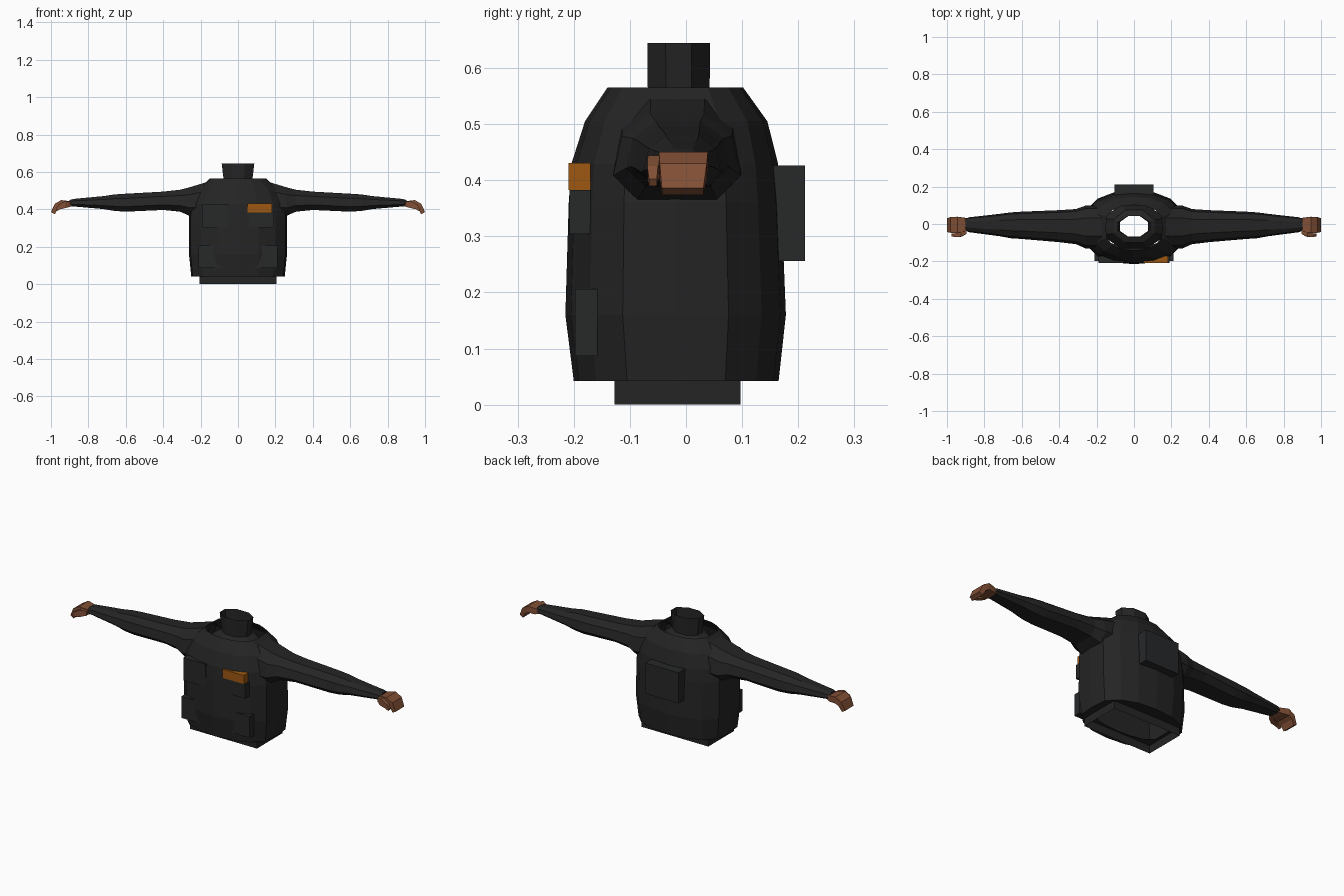
import bpy, bmesh, math

cube = bpy.data.objects.get("Cube")
if cube:
    bpy.data.objects.remove(cube, do_unlink=True)


def material(name, rgb):
    m = bpy.data.materials.new(name)
    m.use_nodes = True
    m.diffuse_color = (*rgb, 1)
    m.node_tree.nodes["Principled BSDF"].inputs["Base Color"].default_value = (*rgb, 1)
    return m


BLACK = material("black_cloth", (0.018, 0.018, 0.018))
GREY = material("dark_grey_pouch", (0.020, 0.021, 0.022))
ORANGE = material("orange_patch", (0.34, 0.098, 0.006))
BROWN = material("brown_skin", (0.22, 0.078, 0.036))


def loft(name, rings, mat, cap_start=False, cap_end=False):
    """Join rings of equal point count into a flat-shaded skin."""
    bm = bmesh.new()
    loops = [[bm.verts.new(p) for p in ring] for ring in rings]
    n = len(loops[0])
    for a, b in zip(loops, loops[1:]):
        for i in range(n):
            j = (i + 1) % n
            bm.faces.new((a[i], a[j], b[j], b[i]))
    if cap_start:
        bm.faces.new(loops[0])
    if cap_end:
        bm.faces.new(loops[-1])
    bmesh.ops.recalc_face_normals(bm, faces=bm.faces[:])
    mesh = bpy.data.meshes.new(name)
    bm.to_mesh(mesh)
    bm.free()
    mesh.materials.append(mat)
    obj = bpy.data.objects.new(name, mesh)
    bpy.context.collection.objects.link(obj)
    return obj


def box(name, x0, x1, y0, y1, z0, z1, mat):
    rings = [[(x0, y0, z), (x1, y0, z), (x1, y1, z), (x0, y1, z)] for z in (z0, z1)]
    return loft(name, rings, mat, True, True)


def section(profile, z, half_width, front, back):
    """Horizontal ring from a unit profile."""
    mid, depth = (front + back) / 2, (back - front) / 2
    return [(px * half_width, mid + py * depth, z) for px, py in profile]


# Unit outline of the jacket: broad front and back, rounded corners
quarter = [(0, -1), (.42, -.95), (.75, -.78), (.97, -.48), (1, 0)]
right_half = quarter + [(x, -y) for x, y in reversed(quarter[:-1])]
jacket_outline = right_half + [(-x, y) for x, y in reversed(right_half[1:-1])]

# Jacket body, open at the neck, with a lip turned in to the hem
torso_levels = [(.045, .19, -.12, .09), (.042, .25, -.20, .165), (.16, .262, -.215, .178),
                (.36, .262, -.209, .170), (.43, .25, -.204, .164),
                (.505, .215, -.18, .145), (.565, .15, -.14, .102)]
loft("jacket_body", [section(jacket_outline, *lv) for lv in torso_levels], BLACK)

# Shirt hem below the jacket, an open rectangular tube
hem_outline = [(0, -1), (1, -1), (1, 0), (1, 1), (0, 1), (-1, 1), (-1, 0), (-1, -1)]
hem_levels = [(0, .205, -.127, .097), (.045, .205, -.127, .097), (.18, .20, -.125, .095)]
loft("shirt_hem", [section(hem_outline, *lv) for lv in hem_levels], BLACK)

# Collar: octagonal open tube flaring into the shirt shoulders
octagon = [(math.cos(math.radians(22.5 + 45 * i)) / math.cos(math.radians(22.5)),
            math.sin(math.radians(22.5 + 45 * i)) / math.cos(math.radians(22.5)))
           for i in range(8)]
collar_levels = [(.47, .17, -.13, .10), (.535, .11, -.10, .075),
                 (.55, .076, -.068, .042), (.645, .087, -.069, .043)]
loft("collar", [section(octagon, *lv) for lv in collar_levels], BLACK)

# Sleeve stations: x, y front, y back, z low, z high
sleeve_stations = [(.17, -.130, .100, .365, .545), (.26, -.130, .098, .366, .518),
                   (.31, -.108, .080, .388, .505), (.40, -.097, .074, .397, .495),
                   (.60, -.080, .066, .388, .484), (.66, -.076, .062, .392, .480),
                   (.72, -.065, .054, .402, .471), (.88, -.044, .036, .416, .456),
                   (.90, -.036, .030, .418, .450)]
sleeve_outline = [(-.62, 0), (.62, 0), (1, .28), (.86, .74), (.42, 1),
                  (-.42, 1), (-.86, .74), (-1, .28)]
# Hand stations: x and z of lower edge, x and z of upper edge, y front, y back
hand_stations = [(.88, .420, .88, .440, -.030, .026), (.905, .413, .915, .446, -.042, .034),
                 (.945, .415, .945, .450, -.048, .039), (.965, .402, .980, .430, -.047, .037),
                 (.980, .374, 1.0, .386, -.043, .031)]
thumb_stations = [(.895, .415, .895, .440, -.052, -.025), (.92, .408, .925, .444, -.068, -.040),
                  (.955, .400, .960, .425, -.069, -.050), (.968, .390, .975, .402, -.066, -.052)]


def finger_rings(stations, side):
    return [[(side * xl, y0, zl), (side * xl, y1, zl), (side * xh, y1, zh), (side * xh, y0, zh)]
            for xl, zl, xh, zh, y0, y1 in stations]


for label, side in (("left", 1), ("right", -1)):
    rings = []
    for x, y0, y1, z0, z1 in sleeve_stations:
        rings.append([(side * x, (y0 + y1) / 2 + u * (y1 - y0) / 2, z0 + v * (z1 - z0))
                      for u, v in sleeve_outline])
    loft(label + "_sleeve", rings, BLACK, False, True)
    loft(label + "_hand", finger_rings(hand_stations, side), BROWN, True, True)
    loft(label + "_thumb", finger_rings(thumb_stations, side), BROWN, True, True)

    # Lower front pocket
    xs = sorted((side * .07, side * .21))
    box(label + "_lower_pocket", *xs, -.198, -.158, .087, .206, GREY)

# Chest pockets; the left one carries an orange patch
box("right_chest_pocket", -.19, -.055, -.208, -.17, .304, .430, GREY)
box("left_chest_pocket", .055, .19, -.208, -.17, .304, .383, GREY)
box("chest_patch", .052, .182, -.209, -.17, .383, .431, ORANGE)

# Pouch on the back
box("back_pouch", -.103, .103, .150, .212, .256, .426, GREY)
